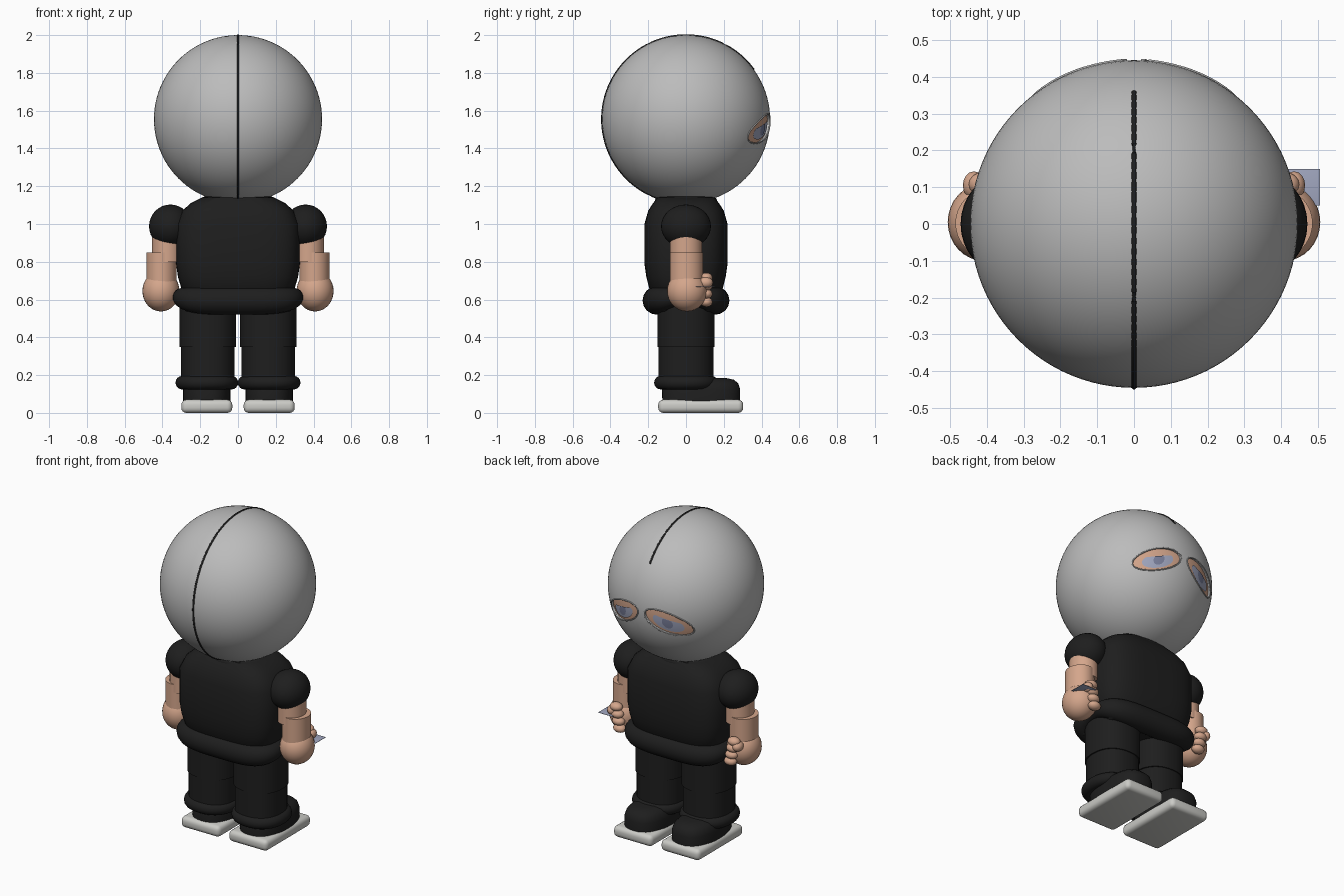
import bpy, bmesh, math
from math import sin, cos, pi, radians
from mathutils import Vector

cube = bpy.data.objects.get("Cube")
if cube:
    bpy.data.objects.remove(cube)


def material(name, rgb):
    m = bpy.data.materials.new(name)
    m.use_nodes = True
    m.diffuse_color = (*rgb, 1)
    m.node_tree.nodes["Principled BSDF"].inputs["Base Color"].default_value = (*rgb, 1)
    return m


GREY = material("mask grey", (0.5, 0.5, 0.5))
BLACK = material("black cloth", (0.013, 0.013, 0.013))
SKIN = material("skin", (0.66, 0.38, 0.26))
WHITE = material("sole off white", (0.6, 0.6, 0.57))
BLUE = material("eye blue grey", (0.36, 0.39, 0.53))
IRIS = material("iris slate", (0.2, 0.22, 0.34))

HEAD_R, HEAD_Z = 0.445, 1.555


def finish(name, bm, mat, angle=40):
    bmesh.ops.recalc_face_normals(bm, faces=bm.faces)
    me = bpy.data.meshes.new(name)
    bm.to_mesh(me)
    bm.free()
    ob = bpy.data.objects.new(name, me)
    bpy.context.collection.objects.link(ob)
    me.materials.append(mat)
    smooth(ob, angle)
    return ob


def smooth(ob, angle=40):
    bpy.ops.object.select_all(action='DESELECT')
    ob.select_set(True)
    bpy.context.view_layer.objects.active = ob
    bpy.ops.object.shade_smooth_by_angle(angle=radians(angle))


def ball(name, centre, size, mat, seg=32):
    bm = bmesh.new()
    bmesh.ops.create_uvsphere(bm, u_segments=seg, v_segments=seg // 2, radius=1)
    bmesh.ops.scale(bm, vec=size, verts=bm.verts)
    bmesh.ops.translate(bm, vec=centre, verts=bm.verts)
    return finish(name, bm, mat)


def rounded_box(name, centre, size, bevel, mat):
    bm = bmesh.new()
    bmesh.ops.create_cube(bm, size=1)
    bmesh.ops.scale(bm, vec=size, verts=bm.verts)
    bmesh.ops.bevel(bm, geom=bm.edges[:], offset=bevel, segments=4, profile=0.5, affect='EDGES')
    bmesh.ops.translate(bm, vec=centre, verts=bm.verts)
    return finish(name, bm, mat)


def skin_rings(name, rings, mat, closed=False, angle=40):
    """Bridge equal rings of points; cap the ends unless the rings form a loop."""
    bm = bmesh.new()
    loops = [[bm.verts.new(p) for p in ring] for ring in rings]
    n = len(loops[0])
    pairs = list(zip(loops, loops[1:])) + ([(loops[-1], loops[0])] if closed else [])
    for a, b in pairs:
        for i in range(n):
            j = (i + 1) % n
            bm.faces.new((a[i], a[j], b[j], b[i]))
    if not closed:
        bm.faces.new(loops[0])
        bm.faces.new(loops[-1])
    return finish(name, bm, mat, angle)


def squircle(rx, ry, power, n=48):
    """Points of a superellipse."""
    def f(v):
        return math.copysign(abs(v) ** (2 / power), v)
    return [(rx * f(cos(2 * pi * i / n)), ry * f(sin(2 * pi * i / n))) for i in range(n)]


def loft(name, centre, profile, mat, power=2, angle=40):
    """Stack of (z, half width, half depth) sections."""
    cx, cy = centre
    rings = [[(cx + x, cy + y, z) for x, y in squircle(rx, ry, power)] for z, rx, ry in profile]
    return skin_rings(name, rings, mat, angle=angle)


def tube(name, path, radius, mat, closed=False):
    """Tube along a path; radius may be a function of the point."""
    path = [Vector(p) for p in path]
    rings, n = [], len(path)
    for i, p in enumerate(path):
        a = path[i - 1] if closed or i else p
        b = path[(i + 1) % n] if closed or i < n - 1 else p
        t = (b - a).normalized()
        up = Vector((0, 0, 1)) if abs(t.x) + abs(t.y) > 0.9 else Vector((1, 0, 0))
        side = t.cross(up).normalized()
        up = side.cross(t)
        r = radius(p) if callable(radius) else radius
        rings.append([p + r * (cos(k * pi / 8) * side + sin(k * pi / 8) * up) for k in range(16)])
    return skin_rings(name, rings, mat, closed)


# Head with eye openings, over an inner skin layer
head = ball("mask_head", (0, 0, HEAD_Z), (HEAD_R,) * 3, GREY, 96)
ball("face_skin", (0, 0, HEAD_Z), (0.432,) * 3, SKIN, 64)


def eye_point(side, u, v, r):
    x, z = side * (0.155 + u), v - 0.05 - 0.28 * u
    return Vector((x, math.sqrt(r * r - x * x - z * z), HEAD_Z + z))


def eye_patch(name, side, centre, size, top, r, mat):
    """Oval with a flat lid edge, laid on a sphere."""
    rings = []
    for s in (1, 0.75, 0.5, 0.25, 0.05):
        rings.append([eye_point(side, centre[0] + x * s, centre[1] + min(y, top) * s, r)
                      for x, y in squircle(*size, 2, 32)])
    return skin_rings(name, rings, mat, angle=80)


for side, label in ((1, "left"), (-1, "right")):
    outline = [eye_point(side, u, v, HEAD_R) for u, v in squircle(0.132, 0.068, 2)]
    cutter = skin_rings("eye_cutter", [[(p.x, y, p.z) for p in outline] for y in (0.25, 0.6)], GREY)
    mod = head.modifiers.new("eye opening", 'BOOLEAN')
    mod.operation, mod.solver, mod.object = 'DIFFERENCE', 'EXACT', cutter
    bpy.context.view_layer.objects.active = head
    bpy.ops.object.modifier_apply(modifier=mod.name)
    bpy.data.objects.remove(cutter)
    tube(label + "_eye_rim", outline, 0.004, GREY, True)
    eye_patch(label + "_eyeball", side, (0, -0.005), (0.085, 0.047), 0.025, 0.437, BLUE)
    eye_patch(label + "_iris", side, (0, -0.003), (0.03, 0.032), 0.022, 0.4395, IRIS)
smooth(head)

# Seam from the nape over the crown
arc = [radians(-70 + 214 * i / 60) for i in range(61)]
tube("mask_seam", [(0, -0.443 * cos(t), HEAD_Z + 0.443 * sin(t)) for t in arc], 0.0065, BLACK)

# Shirt
loft("shirt", (0, 0), [(0.62, 0.27, 0.17), (0.66, 0.3, 0.195), (0.72, 0.318, 0.21),
                       (0.79, 0.328, 0.22), (1.0, 0.328, 0.22), (1.07, 0.295, 0.2),
                       (1.11, 0.25, 0.175), (1.14, 0.19, 0.15)], BLACK, 3.5)
tube("collar", [(x, y, 1.12) for x, y in squircle(0.175, 0.14, 2.3)], 0.025, BLACK, True)
tube("shirt_hem", [(x, y, 0.615 - 0.02 * (y / 0.155) ** 2) for x, y in squircle(0.298, 0.155, 4, 96)],
     lambda p: 0.045 + 0.03 * (p.y / 0.155) ** 2, BLACK, True)
rounded_box("hips", (0, 0, 0.6), (0.58, 0.3, 0.13), 0.03, BLACK)

for side, label in ((1, "left_"), (-1, "right_")):
    # Arm
    ball(label + "sleeve", (side * 0.358, 0, 0.988), (0.113, 0.132, 0.115), BLACK)
    loft(label + "arm", (side * 0.375, 0), [(0.8, 0.08, 0.085), (1.0, 0.08, 0.085)], SKIN)
    loft(label + "wrist", (side * 0.405, 0.002), [(0.68, 0.08, 0.088), (0.85, 0.08, 0.088)], SKIN)
    ball(label + "hand", (side * 0.408, 0.005, 0.645), (0.098, 0.105, 0.108), SKIN)
    for i in range(4):
        ball(label + "finger", (side * (0.385 + 0.008 * i), 0.108, 0.587 + 0.043 * i),
             (0.04, 0.033, 0.026), SKIN, 16)
    ball(label + "thumb", (side * 0.435, 0.105, 0.69), (0.03, 0.038, 0.03), SKIN, 16)

    # Leg
    leg = (side * 0.16, 0)
    loft(label + "thigh", leg, [(0.35, 0.15, 0.152), (0.6, 0.15, 0.152)], BLACK, 2.3)
    loft(label + "shin", leg, [(0.14, 0.142, 0.146), (0.36, 0.142, 0.146)], BLACK, 2.3)
    tube(label + "trouser_cuff", [(side * 0.165 + x, y, 0.16) for x, y in squircle(0.13, 0.133, 2.3)],
         0.036, BLACK, True)

    # Shoe
    loft(label + "shoe", (side * 0.165, 0.08), [(0.05, 0.125, 0.205), (0.125, 0.125, 0.207),
                                                (0.155, 0.115, 0.197), (0.175, 0.095, 0.175),
                                                (0.185, 0.06, 0.13)], BLACK, 2.6)
    rounded_box(label + "sole", (side * 0.165, 0.078, 0.035), (0.27, 0.45, 0.07), 0.027, WHITE)

# Thin square held in the left hand
rounded_box("held_card", (0.455, 0.1, 0.668), (0.1, 0.1, 0.002), 0.0005, BLUE)
